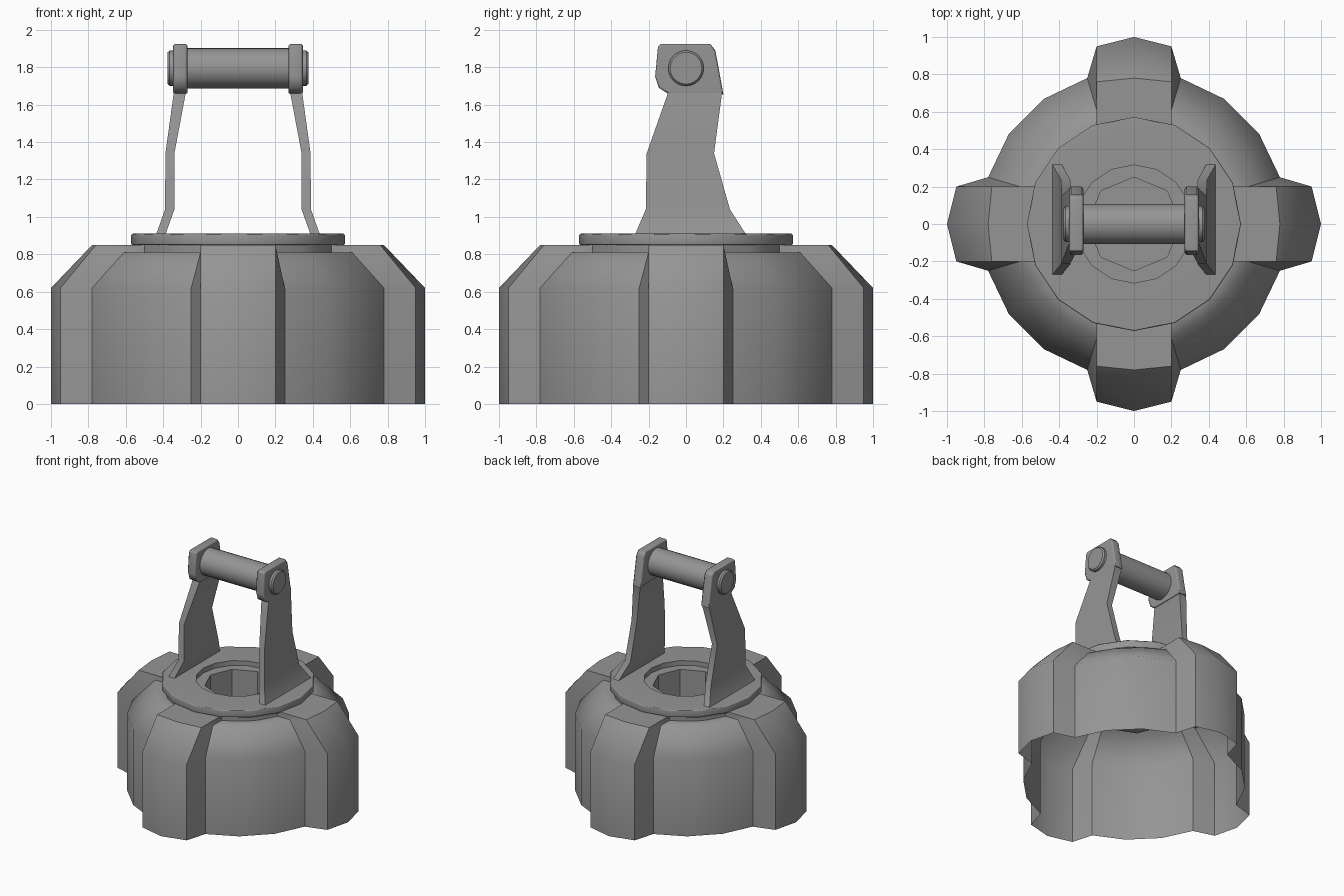
import bpy, bmesh
from math import cos, sin, pi

if "Cube" in bpy.data.objects:
    bpy.data.objects.remove(bpy.data.objects["Cube"])

# Dark grey metal
metal = bpy.data.materials.new("dark_metal")
metal.diffuse_color = (.3, .3, .3, 1)
metal.use_nodes = True
metal.node_tree.nodes["Principled BSDF"].inputs["Base Color"].default_value = metal.diffuse_color


def make(name, verts, faces, angle=0.0):
    bm = bmesh.new()
    vs = [bm.verts.new(v) for v in verts]
    for f in faces:
        bm.faces.new([vs[i] for i in f])
    bmesh.ops.remove_doubles(bm, verts=bm.verts, dist=1e-4)
    bmesh.ops.recalc_face_normals(bm, faces=bm.faces)
    me = bpy.data.meshes.new(name)
    bm.to_mesh(me)
    bm.free()
    me.materials.append(metal)
    ob = bpy.data.objects.new(name, me)
    bpy.context.collection.objects.link(ob)
    if angle:
        bpy.ops.object.select_all(action='DESELECT')
        bpy.context.view_layer.objects.active = ob
        ob.select_set(True)
        bpy.ops.object.shade_smooth_by_angle(angle=angle)
        ob.modifiers.new("normals", 'WEIGHTED_NORMAL').keep_sharp = True
    return ob


def loft(name, rings, closed=False, caps=False, angle=0.0):
    """Skin a list of equal-length vertex loops."""
    n, m = len(rings[0]), len(rings)
    faces = []
    for r in range(m if closed else m - 1):
        a, b = r * n, ((r + 1) % m) * n
        faces += [(a + i, a + (i + 1) % n, b + (i + 1) % n, b + i) for i in range(n)]
    if caps:
        faces += [tuple(range(n)), tuple(range((m - 1) * n, m * n))]
    return make(name, [v for r in rings for v in r], faces, angle)


def circle(r, h, n, axis='Z'):
    pts = [(r * cos(2 * pi * i / n), r * sin(2 * pi * i / n)) for i in range(n)]
    if axis == 'Z':
        return [(x, y, h) for x, y in pts]
    return [(h, a, 1.795 + b) for a, b in pts]


def four_fold(quarter):
    """Repeat a quarter outline around z."""
    out = []
    for _ in range(4):
        out += quarter
        quarter = [(y, -x, z) for x, y, z in quarter]
    return out


def quarter(lobe_mid, lobe_side, foot, zl, zf):
    """Lobe crest, lobe edge, then the four points of the round wall between lobes."""
    (a, b), (c, d) = foot
    return [(0, lobe_mid, zl), (*lobe_side, zl), (a, b, zf), (c, d, zf),
            (d, c, zf), (b, a, zf), (lobe_side[1], lobe_side[0], zl)]


# Open-bottomed body with four lobes
wall = (1, (.2, .95), ((.25, .78), (.48, .67)))
inner = (.54, (.2, .5), ((.2, .5), (.34, .42)))
loft("body_shell", [four_fold(quarter(*s)) for s in (
    (*wall, 0, 0), (*wall, .62, .62),
    (.78, (.2, .76), ((.2, .61), (.37, .51)), .85, .81),
    (*inner, .85, .81), (*inner, .855, .855))], angle=.82)

# Collar plate on top
loft("collar", [circle(r, z, 16) for r, z in (
    (.565, .85), (.572, .857), (.572, .903), (.565, .91), (.315, .91), (.315, .85))],
    closed=True, angle=.82)

# Eight-sided well in the middle
loft("well", [circle(r, z, 8) for r, z in ((.36, .87), (.25, .87), (.25, .58))])
make("well_floor", circle(.25, .58, 8), [range(8)])

# Handle: z, back y, front y, inner x, outer x of each leg section
SECTIONS = ((.9, -.275, .325, .39, .44), (1.04, -.215, .235, .34, .39),
            (1.34, -.21, .15, .34, .388), (1.68, -.09, .195, .276, .341))
HEAD = ((-.09, 1.655), (.2, 1.655), (.157, 1.89), (.13, 1.925), (-.135, 1.925),
        (-.15, 1.91), (-.165, 1.75), (-.145, 1.69))
for s, side in ((-1, "left"), (1, "right")):
    loft(side + "_leg", [[(s * x0, y0, z), (s * x1, y0, z), (s * x1, y1, z), (s * x0, y1, z)]
                         for z, y0, y1, x0, x1 in SECTIONS], caps=True, angle=.82)
    # Bracket with chamfered rims
    loft(side + "_bracket", [[(s * x, .01 + k * (y - .01), 1.79 + k * (z - 1.79)) for y, z in HEAD]
                             for x, k in ((.27, .93), (.281, 1), (.336, 1), (.347, .93))],
         caps=True, angle=.9)
    loft(side + "_pin_cap", [circle(r, s * x, 24, 'X') for r, x in
                             ((.095, .33), (.095, .365), (.085, .376))], caps=True, angle=.6)

# Grip bar
loft("grip", [circle(.108, x, 24, 'X') for x in (-.28, .28)], caps=True, angle=.6)
